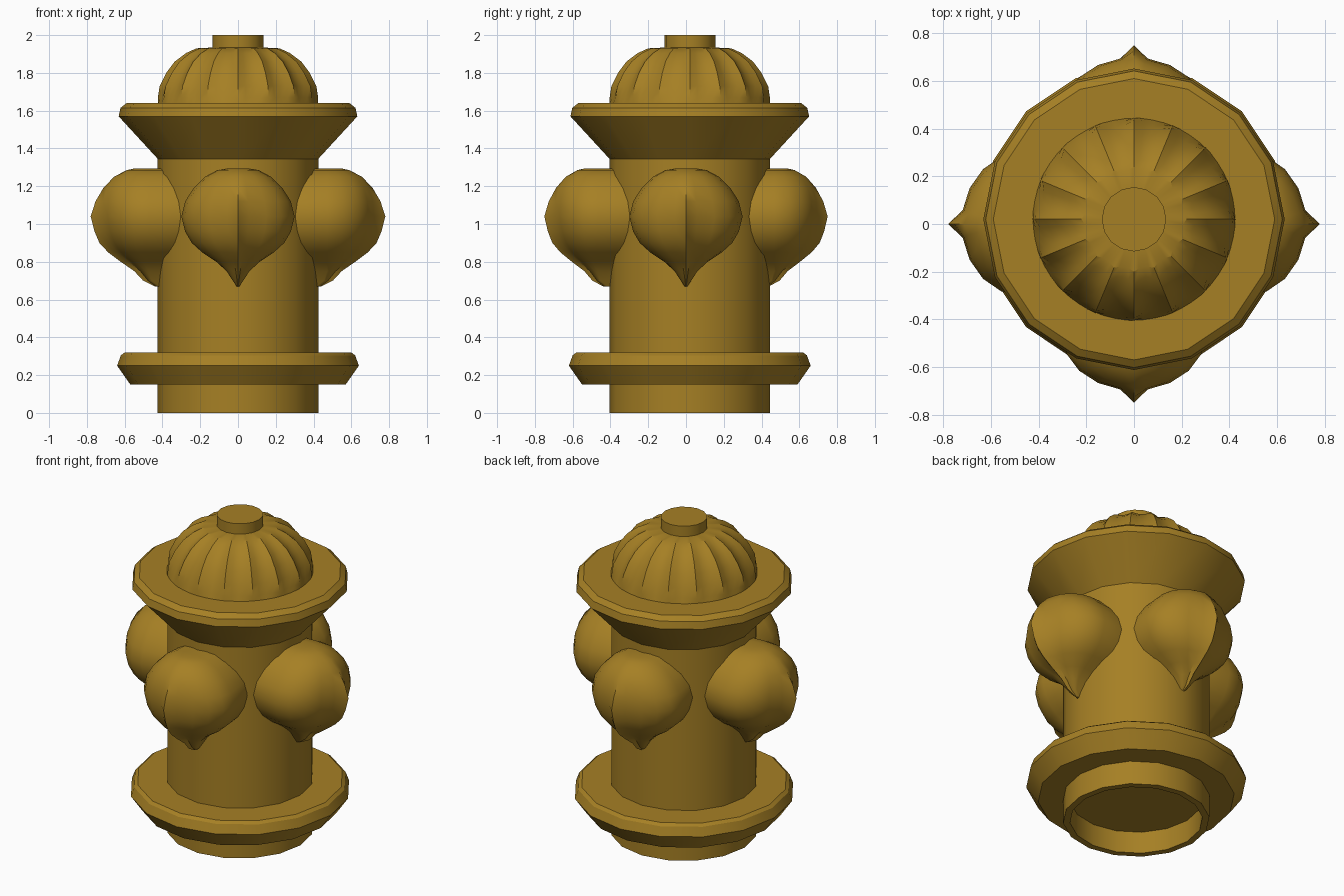
import bpy, bmesh, math

if "Cube" in bpy.data.objects:
    bpy.data.objects.remove(bpy.data.objects["Cube"])

CY = 0.02  # the barrel axis sits slightly behind the origin

paint = bpy.data.materials.new("mustard_yellow_paint")
paint.diffuse_color = (0.38, 0.215, 0.018, 1)
paint.use_nodes = True
paint.node_tree.nodes["Principled BSDF"].inputs["Base Color"].default_value = paint.diffuse_color


def finish(name, bm, angle):
    bmesh.ops.remove_doubles(bm, verts=bm.verts, dist=0.0005)
    bmesh.ops.recalc_face_normals(bm, faces=bm.faces)
    mesh = bpy.data.meshes.new(name)
    bm.to_mesh(mesh)
    bm.free()
    mesh.materials.append(paint)
    ob = bpy.data.objects.new(name, mesh)
    bpy.context.collection.objects.link(ob)
    bpy.ops.object.select_all(action='DESELECT')
    ob.select_set(True)
    bpy.context.view_layer.objects.active = ob
    bpy.ops.object.shade_smooth_by_angle(angle=math.radians(angle))
    return ob


def skin(bm, rings, closed=True):
    """Bridge successive rings of points with quads."""
    rows = [[bm.verts.new(p) for p in ring] for ring in rings]
    n = len(rows[0])
    for a, b in zip(rows, rows[1:]):
        for i in range(n if closed else n - 1):
            j = (i + 1) % n
            bm.faces.new((a[i], a[j], b[j], b[i]))
    return rows


def lathe(name, profile, sides=16, angle=30, groove=None):
    """Spin (radius, height) points; groove(i, k) scales the radius."""
    bm = bmesh.new()
    rings = []
    for k, (r, z) in enumerate(profile):
        ring = []
        for i in range(sides):
            a = 2 * math.pi * i / sides
            rr = r - (groove(i, k) if groove else 0)
            ring.append((rr * math.cos(a), CY + rr * math.sin(a), z))
        rings.append(ring)
    rows = skin(bm, rings)
    bm.faces.new(rows[0])
    bm.faces.new(rows[-1])
    return finish(name, bm, angle)


# Barrel, with the shallow hollow underneath
lathe("barrel", [(0.385, 0.14), (0.385, 0), (0.425, 0), (0.425, 1.4)])

# Ground flange and bonnet flange
lathe("lower_flange", [(0.40, 0.15), (0.57, 0.15), (0.64, 0.25),
                       (0.62, 0.305), (0.60, 0.32), (0.40, 0.32)], angle=25)
lathe("upper_flange", [(0.40, 1.34), (0.425, 1.345), (0.632, 1.57),
                       (0.622, 1.615), (0.59, 1.64), (0.38, 1.64)], angle=25)

# Fluted dome: sixteen sharp ribs with hollows between them
DEPTH = [0, 0.012, 0.026, 0.03, 0.03, 0.028, 0.015, 0]
HOLLOW = [0, 0.75, 1, 0.75]
lathe("fluted_dome",
      [(0.425, 1.635), (0.424, 1.67), (0.415, 1.73), (0.38, 1.80),
       (0.335, 1.86), (0.275, 1.905), (0.22, 1.93), (0.12, 1.935)],
      sides=64, angle=28, groove=lambda i, k: DEPTH[k] * HOLLOW[i % 4])

# Operating nut on top
lathe("top_nut", [(0.135, 1.92), (0.135, 2.0)])

# Rounded outlet caps: (height, half width, projection, keel height)
SECTIONS = [(1.295, 0.05, 0.54, 0), (1.285, 0.11, 0.585, 0),
            (1.25, 0.175, 0.645, 0.005), (1.19, 0.235, 0.69, 0.015),
            (1.12, 0.28, 0.71, 0.035), (1.04, 0.30, 0.715, 0.055),
            (0.96, 0.28, 0.70, 0.05), (0.90, 0.245, 0.675, 0.05),
            (0.85, 0.19, 0.635, 0.045), (0.80, 0.115, 0.575, 0.04),
            (0.75, 0.06, 0.515, 0.03), (0.70, 0.028, 0.475, 0.025),
            (0.67, 0.008, 0.435, 0.005)]
ARC = [-90, -70, -50, -30, -11, 0, 11, 30, 50, 70, 90]


def outlet(name, turn, reach):
    bm = bmesh.new()
    rings = []
    ca, sa = math.cos(turn), math.sin(turn)
    for z, w, d, keel in SECTIONS:
        base = min(0.47, d - 0.02)
        flat = [(0.30, -0.92 * w)]
        for t in map(math.radians, ARC):
            tip = keel if t == 0 else 0
            flat.append((base + (d - base) * math.cos(t) + tip,
                         w * math.sin(t)))
        flat.append((0.30, 0.92 * w))
        # stretch only the part outside the barrel to the wanted reach
        flat = [(x if x < 0.42 else 0.42 + (x - 0.42) * (reach - 0.42) / 0.35, y)
                for x, y in flat]
        rings.append([(x * ca - y * sa, x * sa + y * ca, z) for x, y in flat])
    rows = skin(bm, rings)
    bm.faces.new(rows[0])
    bm.faces.new(rows[-1])
    return finish(name, bm, 32)


for name, quarter, reach in (("right_outlet", 0, 0.78), ("back_outlet", 1, 0.75),
                             ("left_outlet", 2, 0.78), ("front_outlet", 3, 0.75)):
    outlet(name, quarter * math.pi / 2, reach)
